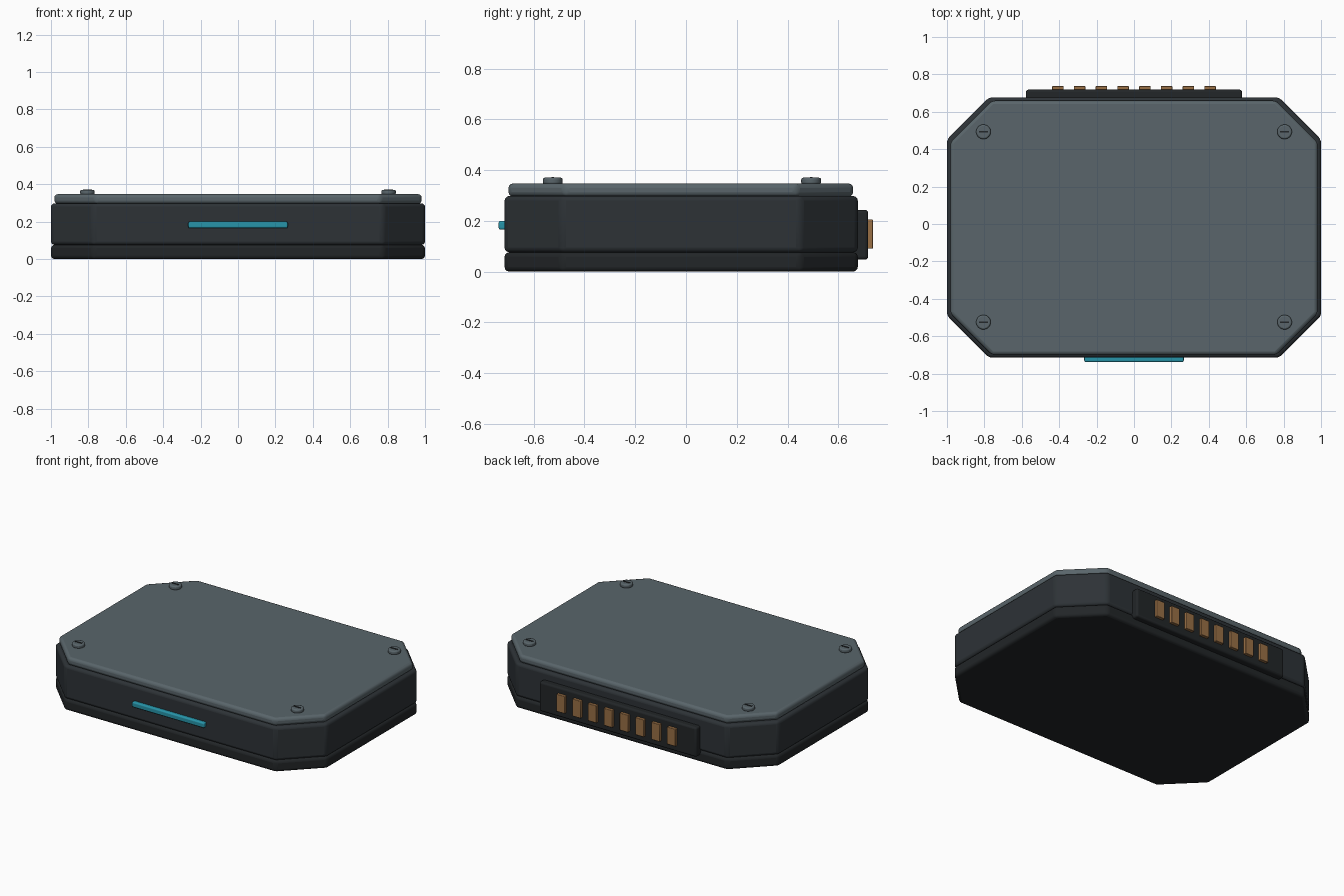
import bpy, bmesh

if "Cube" in bpy.data.objects:
    bpy.data.objects.remove(bpy.data.objects["Cube"])

def material(name, rgb):
    m = bpy.data.materials.new(name)
    m.diffuse_color = (*rgb, 1)
    m.use_nodes = True
    m.node_tree.nodes["Principled BSDF"].inputs["Base Color"].default_value = m.diffuse_color
    return m

DARK = material("dark_shell", (0.026, 0.032, 0.037))
BLACK = material("black_base", (0.016, 0.019, 0.021))
SLATE = material("slate_lid", (0.10, 0.13, 0.145))
TEAL = material("teal_light", (0.02, 0.30, 0.40))
COPPER = material("copper_contact", (0.32, 0.16, 0.06))

def finish(name, bm, mat, bevel, segments=3):
    bmesh.ops.recalc_face_normals(bm, faces=bm.faces)
    me = bpy.data.meshes.new(name)
    bm.to_mesh(me)
    bm.free()
    me.materials.append(mat)
    ob = bpy.data.objects.new(name, me)
    bpy.context.collection.objects.link(ob)
    if bevel:
        mod = ob.modifiers.new("bevel", 'BEVEL')
        mod.width, mod.segments = bevel, segments
        mod.limit_method = 'ANGLE'
    bpy.ops.object.select_all(action='DESELECT')
    bpy.context.view_layer.objects.active = ob
    ob.select_set(True)
    bpy.ops.object.shade_smooth_by_angle()
    return ob

def slab(name, hx, y0, y1, z0, z1, cut, mat, bevel):
    """Rectangle with clipped corners, extruded upward."""
    bm = bmesh.new()
    outline = [(-hx + cut, y0), (hx - cut, y0), (hx, y0 + cut), (hx, y1 - cut),
               (hx - cut, y1), (-hx + cut, y1), (-hx, y1 - cut), (-hx, y0 + cut)]
    face = bm.faces.new([bm.verts.new((x, y, z0)) for x, y in outline])
    top = bmesh.ops.extrude_face_region(bm, geom=[face])["geom"]
    bmesh.ops.translate(bm, vec=(0, 0, z1 - z0),
                        verts=[v for v in top if isinstance(v, bmesh.types.BMVert)])
    return finish(name, bm, mat, bevel)

def box(name, x0, x1, y0, y1, z0, z1, mat, bevel, segments=3):
    bm = bmesh.new()
    bmesh.ops.create_cube(bm, size=1)
    bmesh.ops.scale(bm, vec=(x1 - x0, y1 - y0, z1 - z0), verts=bm.verts)
    bmesh.ops.translate(bm, vec=((x0 + x1) / 2, (y0 + y1) / 2, (z0 + z1) / 2), verts=bm.verts)
    return finish(name, bm, mat, bevel, segments)

# Stacked case: base tray, main body, lid
slab("base_tray", 1.0, -0.715, 0.677, 0.0, 0.076, 0.225, BLACK, 0.018)
slab("main_body", 1.0, -0.715, 0.677, 0.076, 0.298, 0.225, DARK, 0.018)
slab("lid", 0.982, -0.70, 0.659, 0.296, 0.347, 0.222, SLATE, 0.018)

# Front light strip
box("light_strip", -0.266, 0.266, -0.738, -0.70, 0.165, 0.200, TEAL, 0.008)

# Rear connector with eight contacts
box("connector_housing", -0.578, 0.578, 0.65, 0.718, 0.047, 0.243, BLACK, 0.012)
for i in range(8):
    x = (i - 3.5) * 0.1163
    box(f"contact_{i + 1}", x - 0.031, x + 0.031, 0.705, 0.737, 0.09, 0.205, COPPER, 0.003, 2)

# Lid screws with slots
for i, (x, y) in enumerate([(sx, sy) for sx in (-0.805, 0.805) for sy in (-0.525, 0.493)], 1):
    bm = bmesh.new()
    bmesh.ops.create_cone(bm, cap_ends=True, segments=32, radius1=0.039, radius2=0.039, depth=0.026)
    bmesh.ops.translate(bm, vec=(x, y, 0.357), verts=bm.verts)
    finish(f"screw_head_{i}", bm, SLATE, 0.008)
    box(f"screw_slot_{i}", x - 0.025, x + 0.025, y - 0.005, y + 0.005, 0.364, 0.373, BLACK, 0.001, 1)
